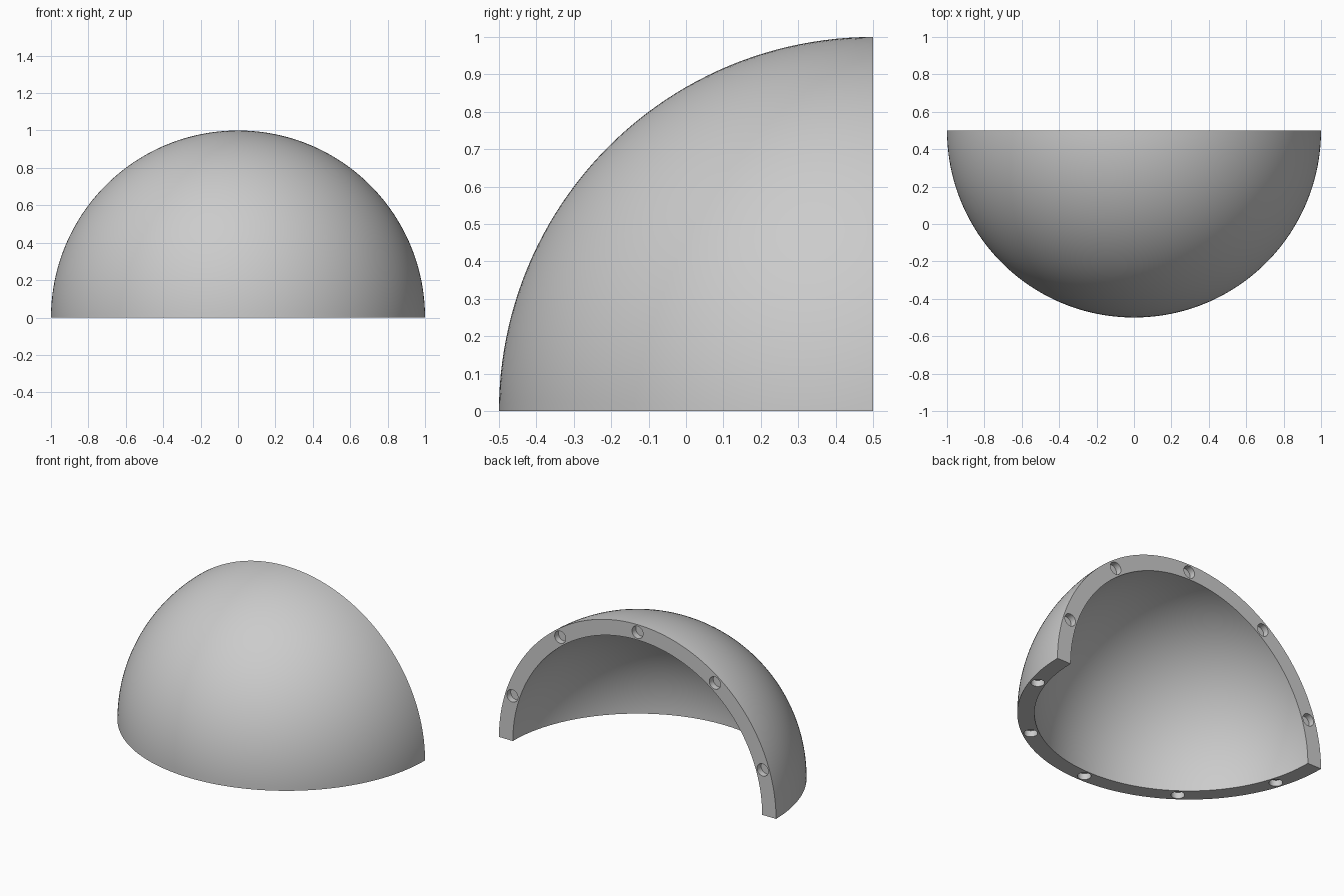
import bpy, bmesh, math
from mathutils import Matrix, Vector

OUTER, INNER = 1.0, 0.9
HOLE_R, HOLE_DEPTH = 0.04, 0.04
SEGMENTS, STEPS = 96, 48
CENTRE = Vector((0, 0.5, 0))

if "Cube" in bpy.data.objects:
    bpy.data.objects.remove(bpy.data.objects["Cube"])


def make_object(name, bm, material=None):
    bmesh.ops.recalc_face_normals(bm, faces=bm.faces)
    mesh = bpy.data.meshes.new(name)
    bm.to_mesh(mesh)
    bm.free()
    if material:
        mesh.materials.append(material)
    obj = bpy.data.objects.new(name, mesh)
    obj.location = CENTRE
    bpy.context.collection.objects.link(obj)
    return obj


def rim_point(radius, angle):
    return Vector((radius * math.cos(angle), -radius * math.sin(angle), 0))


grey = bpy.data.materials.new("plain grey")
grey.use_nodes = True
colour = (0.6, 0.6, 0.6, 1)
grey.diffuse_color = colour
grey.node_tree.nodes["Principled BSDF"].inputs["Base Color"].default_value = colour

# Quarter sphere shell: two half circles swept a quarter turn about x
bm = bmesh.new()
for radius in (OUTER, INNER):
    verts = [bm.verts.new(rim_point(radius, math.pi * i / SEGMENTS))
             for i in range(SEGMENTS + 1)]
    edges = [bm.edges.new(pair) for pair in zip(verts, verts[1:])]
    bmesh.ops.spin(bm, geom=verts + edges, cent=(0, 0, 0), axis=(1, 0, 0),
                   angle=-math.pi / 2, steps=STEPS)
bmesh.ops.remove_doubles(bm, verts=bm.verts, dist=1e-5)

# Flat rims under and behind the shell
for axis in (2, 1):
    rim = [e for e in bm.edges
           if e.is_boundary and all(abs(v.co[axis]) < 1e-4 for v in e.verts)
           and abs(e.verts[0].co.length - e.verts[1].co.length) < 0.01]
    bmesh.ops.bridge_loops(bm, edges=rim)
shell = make_object("quarter_sphere_shell", bm, grey)

# Round blind holes, five in each rim
bm = bmesh.new()
to_back = Matrix.Rotation(-math.pi / 2, 4, "X")
for turn in (Matrix.Identity(4), to_back):
    for i in range(5):
        spot = rim_point((OUTER + INNER) / 2, math.radians(18 + 36 * i))
        bmesh.ops.create_cone(bm, cap_ends=True, segments=32,
                              radius1=HOLE_R, radius2=HOLE_R,
                              depth=2 * HOLE_DEPTH,
                              matrix=turn @ Matrix.Translation(spot))
cutter = make_object("hole_cutter", bm)
cutter.hide_render = True

cut = shell.modifiers.new("holes", "BOOLEAN")
cut.operation = "DIFFERENCE"
cut.solver = "EXACT"
cut.object = cutter

bpy.context.view_layer.objects.active = shell
shell.select_set(True)
bpy.ops.object.modifier_apply(modifier=cut.name)
bpy.data.objects.remove(cutter)
bpy.ops.object.shade_smooth_by_angle(angle=math.radians(30))
